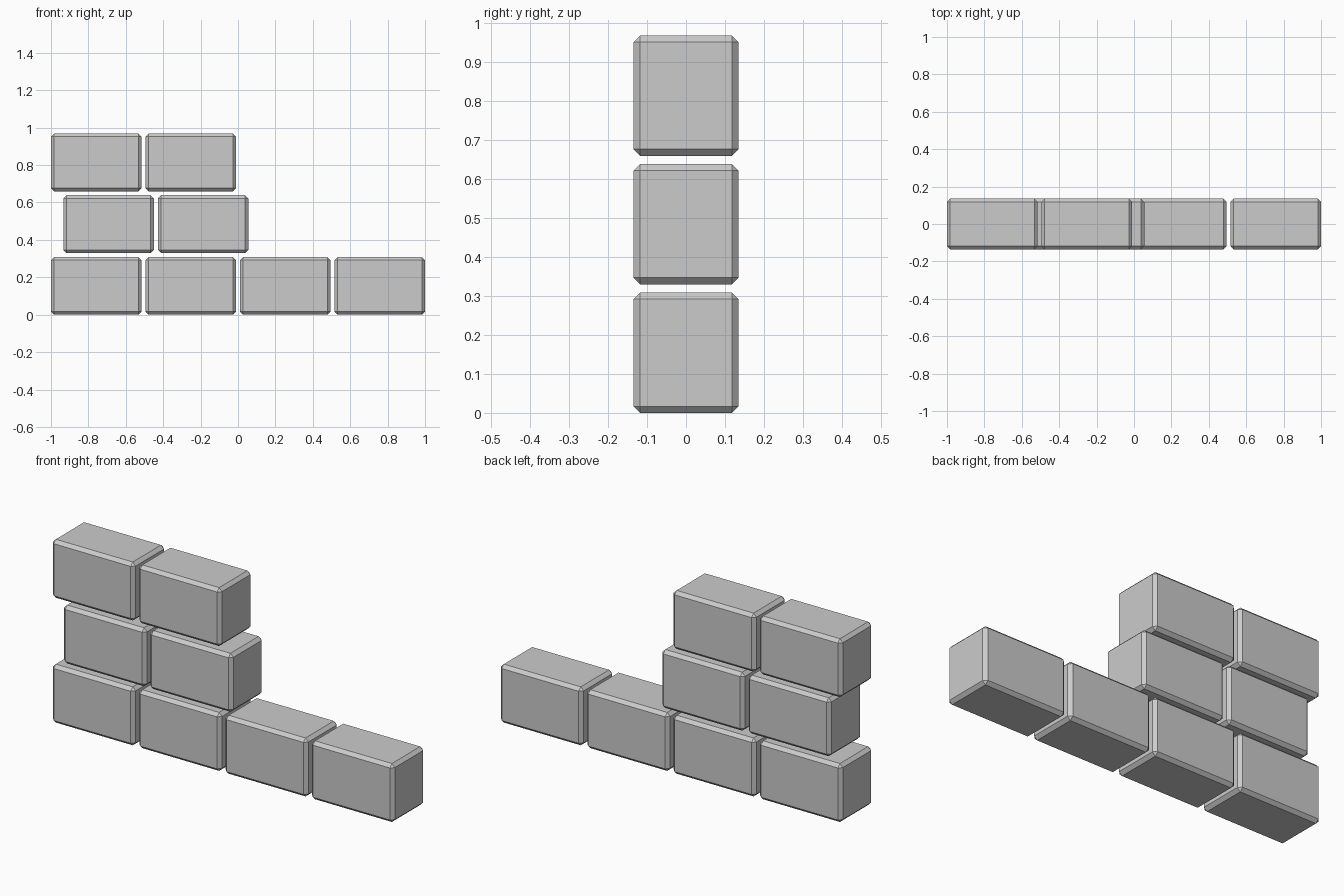
import bpy
import bmesh

if "Cube" in bpy.data.objects:
    bpy.data.objects.remove(bpy.data.objects["Cube"])

SIZE = (0.484, 0.27, 0.309)   # brick length, depth, height
PITCH_X, PITCH_Z = 0.5053, 0.33
BEVEL = 0.017

# One chamfered brick mesh, shared by all bricks
bm = bmesh.new()
bmesh.ops.create_cube(bm, size=1)
bmesh.ops.scale(bm, vec=SIZE, verts=bm.verts)
bmesh.ops.bevel(bm, geom=bm.edges[:], offset=BEVEL, offset_type='OFFSET',
                segments=1, affect='EDGES')
mesh = bpy.data.meshes.new("brick")
bm.to_mesh(mesh)
bm.free()

# Courses from the ground up: number of bricks, sideways shift
for row, (count, shift) in enumerate([(4, 0), (2, 0.066), (2, 0)]):
    for col in range(count):
        brick = bpy.data.objects.new(f"brick_row{row + 1}_{col + 1}", mesh)
        brick.location = (-1 + SIZE[0] / 2 + shift + col * PITCH_X, 0,
                          SIZE[2] / 2 + row * PITCH_Z)
        bpy.context.collection.objects.link(brick)
